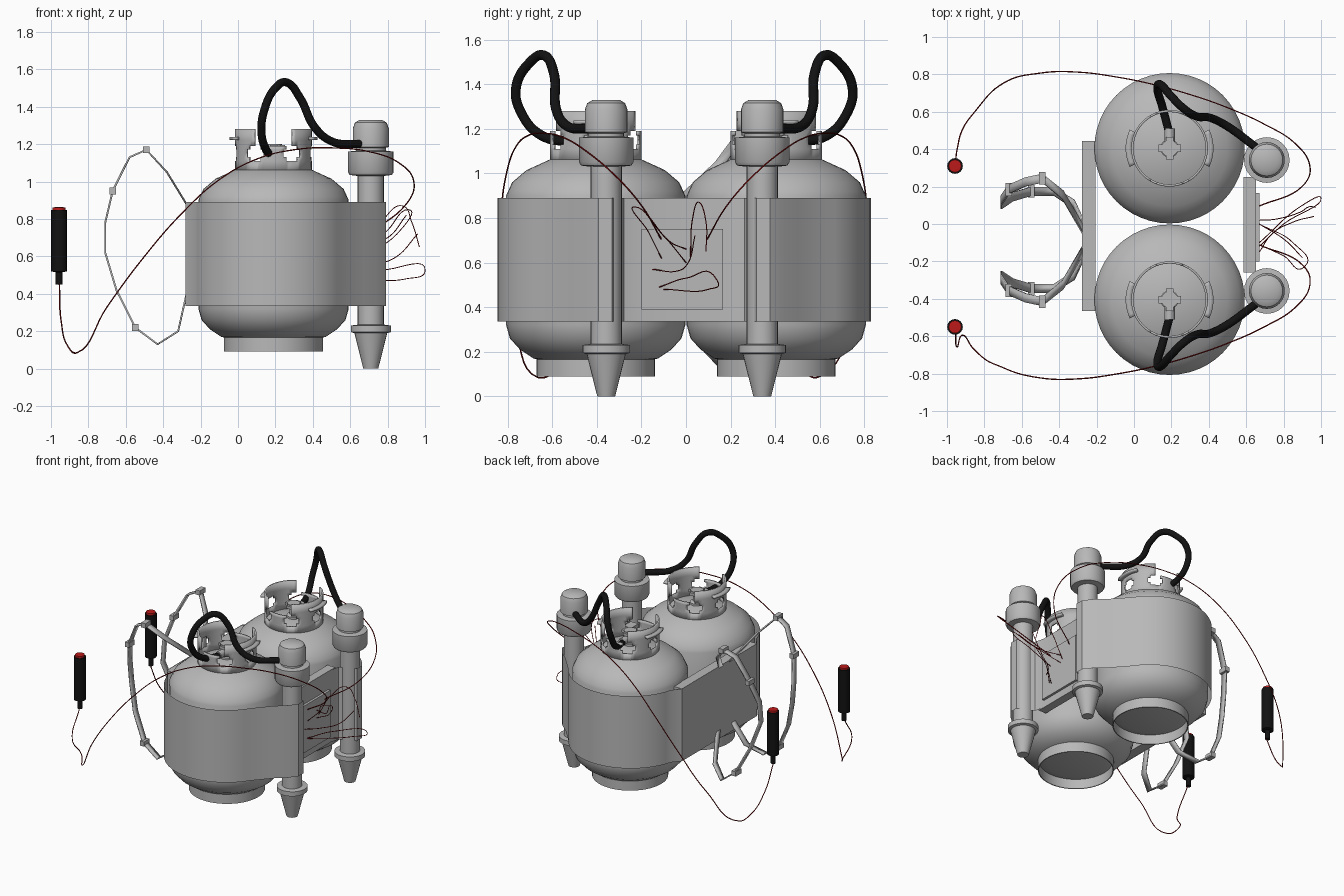
import bpy, bmesh, math
from mathutils import Vector

old = bpy.data.objects.get("Cube")
if old:
    bpy.data.objects.remove(old, do_unlink=True)


def material(name, rgb):
    m = bpy.data.materials.new(name)
    m.use_nodes = True
    m.diffuse_color = (*rgb, 1)
    m.node_tree.nodes["Principled BSDF"].inputs["Base Color"].default_value = (*rgb, 1)
    return m


GREY = material("light grey", (0.48, 0.48, 0.48))
BLACK = material("black rubber", (0.006, 0.006, 0.006))
RED = material("button red", (0.5, 0.01, 0.01))
WIRE = material("wire dark red", (0.2, 0.004, 0.004))


def finish(name, bm, mat, smooth=True):
    me = bpy.data.meshes.new(name)
    bm.normal_update()
    bm.to_mesh(me)
    bm.free()
    me.materials.append(mat)
    ob = bpy.data.objects.new(name, me)
    bpy.context.collection.objects.link(ob)
    if smooth:
        bpy.ops.object.select_all(action='DESELECT')
        ob.select_set(True)
        bpy.context.view_layer.objects.active = ob
        bpy.ops.object.shade_smooth_by_angle(angle=math.radians(35))
    return ob


def lathe(name, profile, centre, mat, sides=32):
    """Turn a (radius, height) profile, bottom to top, around a vertical axis."""
    bm = bmesh.new()
    vs = [bm.verts.new((centre[0] + r, centre[1], z)) for r, z in profile]
    edges = [bm.edges.new(p) for p in zip(vs, vs[1:])]
    bmesh.ops.spin(bm, geom=vs + edges, cent=(*centre, 0), axis=(0, 0, 1),
                   angle=math.tau, steps=sides, use_merge=True)
    bmesh.ops.remove_doubles(bm, verts=bm.verts, dist=0.0005)
    bmesh.ops.recalc_face_normals(bm, faces=bm.faces)
    return finish(name, bm, mat)


def box(name, lo, hi, mat):
    bm = bmesh.new()
    bmesh.ops.create_cube(bm, size=1)
    lo, hi = Vector(lo), Vector(hi)
    for v in bm.verts:
        v.co = (lo + hi) / 2 + v.co * (hi - lo)
    return finish(name, bm, mat, False)


def tube(name, points, radius, mat, res=2):
    cu = bpy.data.curves.new(name, 'CURVE')
    cu.dimensions = '3D'
    cu.bevel_depth = radius
    cu.bevel_resolution = res
    cu.resolution_u = 8
    cu.use_fill_caps = True
    sp = cu.splines.new('BEZIER')
    sp.bezier_points.add(len(points) - 1)
    for bp, p in zip(sp.bezier_points, points):
        bp.co = p
        bp.handle_left_type = bp.handle_right_type = 'AUTO'
    cu.materials.append(mat)
    ob = bpy.data.objects.new(name, cu)
    bpy.context.collection.objects.link(ob)
    return ob


def sheet(name, rows, mat, thickness=0):
    """Skin a strip between two matching lines of points."""
    bm = bmesh.new()
    a, b = [[bm.verts.new(p) for p in row] for row in rows]
    for i in range(len(a) - 1):
        bm.faces.new((a[i], a[i + 1], b[i + 1], b[i]))
    ob = finish(name, bm, mat)
    if thickness:
        mod = ob.modifiers.new("thickness", 'SOLIDIFY')
        mod.thickness = thickness
        mod.offset = 0
    return ob


def collar(name, cx, cy):
    """Guard ring: six hand holes below, two raised panels above."""
    bm = bmesh.new()
    n, r, levels = 72, 0.205, (1.04, 1.11, 1.13, 1.17, 1.19, 1.22, 1.28)
    grid = [[bm.verts.new((cx + r * math.cos(math.tau * i / n),
                           cy + r * math.sin(math.tau * i / n), z)) for i in range(n)]
            for z in levels]
    for k in range(len(levels) - 1):
        for i in range(n):
            a = (i + 0.5) * 360 / n
            from_hole = abs((a + 30) % 60 - 30)
            from_gap = abs(a % 180 - 90)
            in_hole = from_hole < {1: 10, 2: 15, 3: 10}.get(k, 0)
            if in_hole or (k >= 4 and from_gap < 30):
                continue
            j = (i + 1) % n
            bm.faces.new((grid[k][i], grid[k][j], grid[k + 1][j], grid[k + 1][i]))
    ob = finish(name, bm, GREY)
    mod = ob.modifiers.new("thickness", 'SOLIDIFY')
    mod.thickness = 0.012
    # Rolled grips on both panels
    for side, start in (("left", -25), ("right", 155)):
        arc = [math.radians(start + t * 5) for t in range(11)]
        rows = [[(cx + q * math.cos(t), cy + q * math.sin(t), 1.23) for t in arc]
                for q in (0.2, 0.235)]
        sheet(name + "_grip_" + side, rows, GREY, 0.015)


TX, TY = 0.19, 0.405
for s, tag in ((1, "back"), (-1, "front")):
    def y(v):
        return s * v - 0.008

    # Gas tank with its foot ring
    c = (TX, s * TY)
    lathe("tank_" + tag, [(0, 0.14), (0.2, 0.15), (0.28, 0.17), (0.34, 0.21), (0.385, 0.26),
                          (0.402, 0.32), (0.402, 0.9), (0.393, 0.92), (0.375, 0.96),
                          (0.31, 1.015), (0.2, 1.065), (0.1, 1.09), (0, 1.1)], c, GREY, 48)
    lathe("foot_ring_" + tag, [(0.258, 0.18), (0.258, 0.09), (0.265, 0.09), (0.265, 0.18)],
          c, GREY, 48)
    collar("collar_" + tag, *c)

    # Valve: stem, cross handle and outlet
    lathe("valve_stem_" + tag, [(0.05, 1.08), (0.05, 1.11), (0.03, 1.12), (0.03, 1.17),
                                (0.045, 1.17), (0.045, 1.2), (0, 1.2)], c, GREY, 16)
    for w, d in ((0.06, 0.02), (0.02, 0.06)):
        box("valve_handle_" + tag, (TX - w, c[1] - d, 1.175), (TX + w, c[1] + d, 1.195), GREY)
    tube("valve_outlet_" + tag, [c + (1.145,), (TX, s * 0.51, 1.145)], 0.028, GREY)

    # Nozzle column beside the tank
    col = (0.71, y(0.35))
    lathe("nozzle_column_" + tag,
          [(0, 0), (0.04, 0), (0.088, 0.19), (0.107, 0.195), (0.107, 0.23), (0.07, 0.235),
           (0.07, 1.03), (0.113, 1.035), (0.122, 1.05), (0.122, 1.16), (0.08, 1.165),
           (0.08, 1.18), (0.096, 1.185), (0.096, 1.285), (0.085, 1.315), (0.06, 1.33),
           (0, 1.33)], col, GREY, 24)

    # Rubber hose
    hose = [(0.19, 0.49, 1.14), (0.15, 0.64, 1.17), (0.125, 0.73, 1.27), (0.14, 0.755, 1.38),
            (0.2, 0.69, 1.5), (0.26, 0.63, 1.53), (0.33, 0.585, 1.45), (0.41, 0.575, 1.29),
            (0.5, 0.53, 1.215), (0.65, 0.42, 1.2)]
    tube("hose_" + tag, [(px, y(py), pz) for px, py, pz in hose], 0.022, BLACK, 4)

    # Jacket sheet: flat back, round the tank, round the column, to the middle
    arc = [math.radians(a) for a in range(165, 30, -6)]
    path = [(-0.28, 0), (-0.28, 0.455)]
    path += [(TX + 0.433 * math.cos(a), 0.405 + 0.433 * math.sin(a)) for a in arc]
    path += [(0.67, 0.51), (0.74, 0.45), (0.79, 0.385), (0.79, 0.325), (0.67, 0.27),
             (0.652, 0.2), (0.652, 0)]
    sheet("jacket_" + tag, [[(px, y(py), z) for px, py in path] for z in (0.335, 0.89)], GREY)

    # Shoulder strap loop with buckles
    loop = [(-0.27, 0.05, 0.87), (-0.38, 0.24, 1.05), (-0.49, 0.33, 1.17), (-0.58, 0.31, 1.13),
            (-0.67, 0.27, 0.95), (-0.71, 0.21, 0.78), (-0.71, 0.19, 0.62), (-0.65, 0.23, 0.42),
            (-0.55, 0.26, 0.22), (-0.43, 0.26, 0.13), (-0.32, 0.19, 0.2), (-0.275, 0.09, 0.4)]
    loop = [(px, s * py - 0.085, pz) for px, py, pz in loop]
    rows = [[(px, py + d, pz) for px, py, pz in loop] for d in (-0.024, 0.024)]
    sheet("strap_" + tag, rows, GREY, 0.01)
    for i in (2, 4, 8):
        px, py, pz = loop[i]
        box("strap_buckle_" + tag, (px - 0.018, py - 0.034, pz - 0.018),
            (px + 0.018, py + 0.034, pz + 0.018), GREY)

    # Hand trigger: grip, stub and button
    grip = (-0.957, 0.31 if s > 0 else -0.55)
    lathe("trigger_grip_" + tag, [(0, 0.45), (0.018, 0.45), (0.018, 0.515), (0.042, 0.52),
                                  (0.042, 0.848), (0, 0.848)], grip, BLACK, 16)
    lathe("trigger_button_" + tag, [(0.034, 0.845), (0.034, 0.862), (0, 0.864)], grip, RED, 16)

    # Long trigger wire
    g = abs(grip[1])
    wire = [(-0.955, g, 0.45), (-0.945, g + 0.1, 0.25), (-0.91, 0.45 + g / 4, 0.12),
            (-0.86, 0.52 + g / 4, 0.085), (-0.7, 0.76, 0.33), (-0.5, 0.815, 0.6),
            (-0.3, 0.82, 0.83), (-0.1, 0.795, 1.01), (0.1, 0.755, 1.12), (0.3, 0.7, 1.17),
            (0.5, 0.63, 1.18), (0.7, 0.54, 1.16), (0.86, 0.44, 1.1), (0.94, 0.32, 1.0),
            (0.9, 0.21, 0.88), (0.66, 0.1, 0.7)]
    tube("trigger_wire_" + tag, [(px, y(py), pz) for px, py, pz in wire], 0.0035, WIRE, 1)

# Backing plates and the control panel between the columns
box("back_plate", (-0.279, -0.465, 0.337), (-0.205, 0.445, 0.888), GREY)
box("front_plate", (0.585, -0.26, 0.337), (0.651, 0.25, 0.888), GREY)
box("control_panel", (0.65, -0.2, 0.39), (0.67, 0.165, 0.75), GREY)

# Loose wires sticking out of the panel
loose = [
    [(0.67, -0.11, 0.62), (0.8, -0.17, 0.74), (0.91, -0.23, 0.85), (0.85, -0.1, 0.72), (0.67, 0, 0.6)],
    [(0.67, 0.02, 0.62), (0.78, 0.03, 0.8), (0.88, 0.06, 0.87), (0.93, 0.09, 0.78), (0.97, 0.09, 0.65)],
    [(0.67, -0.15, 0.57), (0.74, -0.05, 0.56), (0.85, 0.01, 0.6), (0.96, 0.04, 0.72)],
    [(0.67, -0.12, 0.49), (0.8, 0, 0.53), (1.0, 0.14, 0.52), (0.9, 0.1, 0.48), (0.67, -0.1, 0.48)],
    [(0.67, 0, 0.66), (0.8, -0.08, 0.7), (0.9, -0.18, 0.82)],
]
for pts in loose:
    tube("loose_wire", pts, 0.0025, WIRE, 1)
